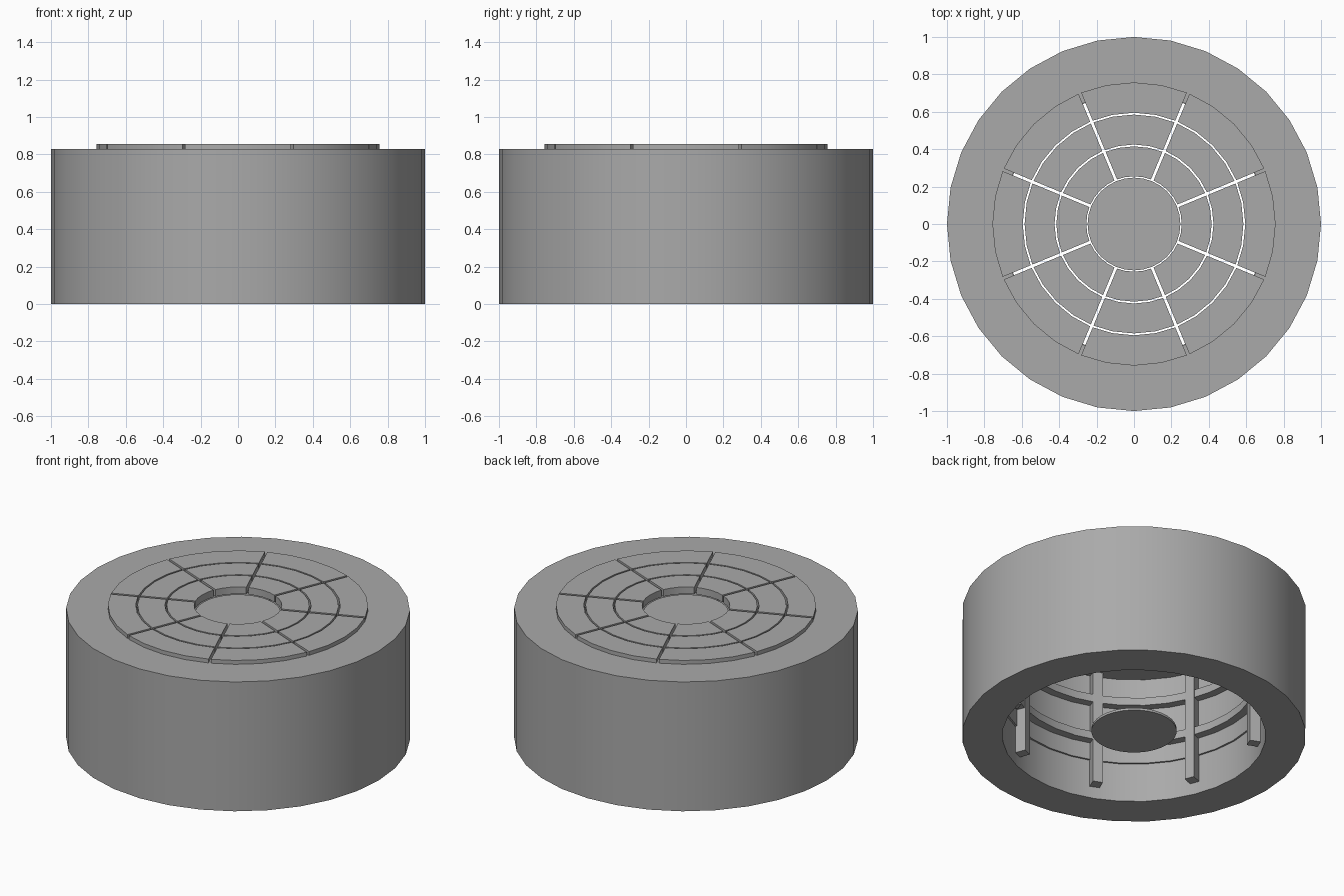
import bpy
import bmesh
from math import asin, cos, sin, pi, radians
from mathutils import Matrix

cube = bpy.data.objects.get("Cube")
if cube:
    bpy.data.objects.remove(cube, do_unlink=True)

grey = bpy.data.materials.new("plain_grey")
grey.use_nodes = True
colour = (0.4, 0.4, 0.4, 1)
grey.diffuse_color = colour
grey.node_tree.nodes["Principled BSDF"].inputs["Base Color"].default_value = colour

STEP = 2 * pi / 32
SLOT_HALF = 0.0075


def finish(name, bm):
    bmesh.ops.recalc_face_normals(bm, faces=bm.faces)
    mesh = bpy.data.meshes.new(name)
    bm.to_mesh(mesh)
    bm.free()
    mesh.materials.append(grey)
    obj = bpy.data.objects.new(name, mesh)
    bpy.context.collection.objects.link(obj)
    bpy.ops.object.select_all(action="DESELECT")
    obj.select_set(True)
    bpy.context.view_layer.objects.active = obj
    bpy.ops.object.shade_smooth_by_angle(angle=radians(30))
    return obj


def sweep(bm, profile, start=0, steps=32):
    """Turn a closed (radius, height) profile; partial turns get parallel slot sides."""
    full = steps == 32
    rows = []
    for i in range(steps if full else steps + 1):
        row = []
        for r, z in profile:
            a = start + i * STEP
            if not full and i == 0:
                a += asin(SLOT_HALF / r)
            if not full and i == steps:
                a -= asin(SLOT_HALF / r)
            row.append(bm.verts.new((r * cos(a), r * sin(a), z)))
        rows.append(row)
    n = len(profile)
    pairs = list(zip(rows, rows[1:] + rows[:1])) if full else list(zip(rows, rows[1:]))
    for a, b in pairs:
        for j in range(n):
            k = (j + 1) % n
            bm.faces.new((a[j], a[k], b[k], b[j]))
    if not full:
        bm.faces.new(rows[0])
        bm.faces.new(rows[-1])


def box_profile(r0, r1, z0, z1):
    return [(r0, z0), (r1, z0), (r1, z1), (r0, z1)]


def disc(name, radius, z0, z1):
    bm = bmesh.new()
    bmesh.ops.create_cone(bm, cap_ends=True, segments=32, radius1=radius, radius2=radius,
                          depth=z1 - z0, matrix=Matrix.Translation((0, 0, (z0 + z1) / 2)))
    finish(name, bm)


# Thick outer body with a top lip and a slight step in the bore
bm = bmesh.new()
sweep(bm, [(0.766, 0), (1, 0), (1, 0.83), (0.70, 0.83),
           (0.70, 0.815), (0.755, 0.815), (0.755, 0.25), (0.766, 0.25)])
finish("outer_body", bm)

# Hoops inside the bore
for name, z in (("lower_hoop", 0.36), ("upper_hoop", 0.61)):
    bm = bmesh.new()
    sweep(bm, box_profile(0.705, 0.757, z, z + 0.05))
    finish(name, bm)

# Three rings of eight lid panels
for name, r0, r1 in (("inner_panels", 0.255, 0.415),
                     ("middle_panels", 0.425, 0.585),
                     ("outer_panels", 0.595, 0.757)):
    bm = bmesh.new()
    for k in range(8):
        sweep(bm, box_profile(r0, r1, 0.81, 0.855), (4 * k + 2) * STEP, 4)
    finish(name, bm)

# Eight upright rails below the slots
bm = bmesh.new()
for k in range(8):
    turn = Matrix.Rotation((4 * k + 2) * STEP, 4, "Z")
    place = turn @ Matrix.Translation((0.73, 0, 0.445)) @ Matrix.Diagonal((0.065, 0.06, 0.74, 1))
    bmesh.ops.create_cube(bm, size=1, matrix=place)
finish("rails", bm)

# Centre cap and the platform at the bottom of the bore
disc("centre_cap", 0.248, 0.79, 0.81)
disc("lower_platform", 0.248, 0.03, 0.045)
